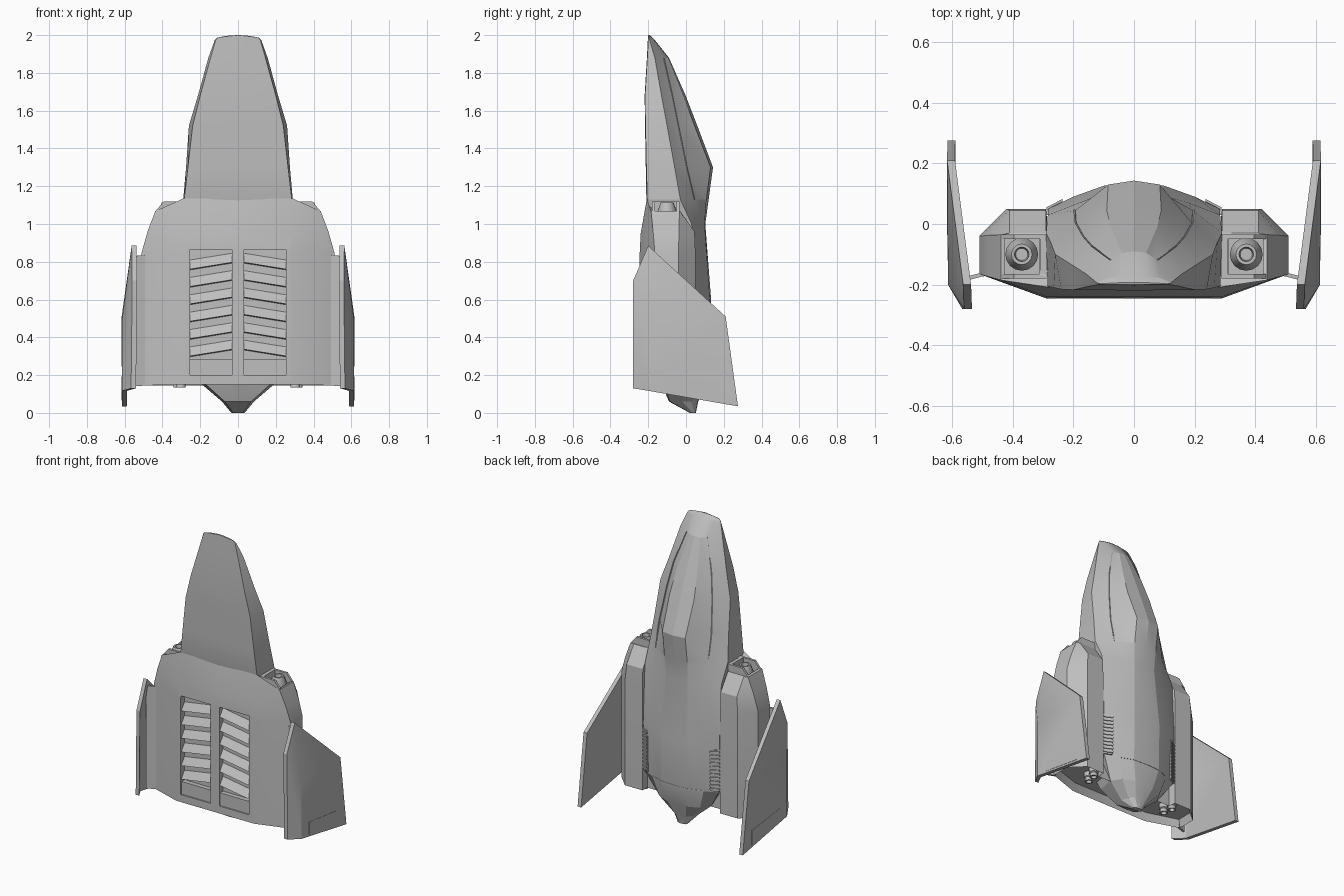
import bpy, bmesh, math
from mathutils import Vector

if "Cube" in bpy.data.objects:
    bpy.data.objects.remove(bpy.data.objects["Cube"])

grey = bpy.data.materials.new("hull_grey")
grey.diffuse_color = (0.52, 0.52, 0.52, 1)
grey.use_nodes = True
grey.node_tree.nodes["Principled BSDF"].inputs["Base Color"].default_value = grey.diffuse_color


def shade(ob, angle):
    bpy.ops.object.select_all(action='DESELECT')
    ob.select_set(True)
    bpy.context.view_layer.objects.active = ob
    bpy.ops.object.shade_smooth_by_angle(angle=math.radians(angle))


def finish(bm, name, angle=None):
    bmesh.ops.recalc_face_normals(bm, faces=bm.faces)
    me = bpy.data.meshes.new(name)
    bm.to_mesh(me)
    bm.free()
    me.materials.append(grey)
    ob = bpy.data.objects.new(name, me)
    bpy.context.collection.objects.link(ob)
    if angle:
        shade(ob, angle)
    return ob


def loft(bm, sections):
    """Skin rings of 3D points and cap both ends."""
    rings = [[bm.verts.new(p) for p in s] for s in sections]
    n = len(rings[0])
    for a, b in zip(rings, rings[1:]):
        for i in range(n):
            bm.faces.new((a[i], a[(i + 1) % n], b[(i + 1) % n], b[i]))
    return bm.faces.new(rings[0]), bm.faces.new(rings[-1])


def mirrored(front, half, back):
    """Full ring from a centre front point, right-hand points and a centre back point."""
    return [front] + half + [back] + [(-x, y, z) for x, y, z in reversed(half)]


def prism(name, pts, offset):
    """Extrude a planar outline along an offset."""
    bm = bmesh.new()
    o = Vector(offset)
    loft(bm, [[Vector(p) for p in pts], [Vector(p) + o for p in pts]])
    return finish(bm, name)


def box(name, x0, x1, y0, y1, z0, z1):
    return prism(name, [(x0, y0, z0), (x1, y0, z0), (x1, y1, z0), (x0, y1, z0)],
                 (0, 0, z1 - z0))


def cut(target, cutter):
    m = target.modifiers.new("cut", 'BOOLEAN')
    m.object, m.operation, m.solver = cutter, 'DIFFERENCE', 'EXACT'
    bpy.ops.object.select_all(action='DESELECT')
    target.select_set(True)
    bpy.context.view_layer.objects.active = target
    bpy.ops.object.modifier_apply(modifier=m.name)
    bpy.data.objects.remove(cutter)


def lathe(name, x, y, profile, n=16):
    bm = bmesh.new()
    loft(bm, [[(x + r * math.cos(2 * math.pi * i / n), y + r * math.sin(2 * math.pi * i / n), z)
               for i in range(n)] for r, z in profile])
    return finish(bm, name, 40)


# Fuselage: nose, canopy, spine and tail cone
# z, belly y, belly edge, side, canopy base, canopy shoulder, top y
F = [(2.00, -.20, .105, -.20, .112, -.197, .08, -.195, .04, -.193, -.192),
     (1.98, -.202, .118, -.20, .123, -.193, .085, -.178, .04, -.172, -.17),
     (1.88, -.207, .145, -.205, .157, -.165, .075, -.118, .04, -.095, -.09),
     (1.68, -.219, .20, -.217, .212, -.13, .137, -.072, .075, -.014, -.002),
     (1.52, -.217, .24, -.215, .26, -.10, .165, -.04, .09, .045, .06),
     (1.30, -.213, .265, -.21, .275, -.06, .19, .005, .085, .13, .143),
     (1.13, -.21, .285, -.205, .29, -.03, .193, .045, .085, .108, .12),
     (1.00, -.18, .25, -.17, .284, .03, .18, .07, .08, .098, .102),
     (.60, -.18, .25, -.15, .284, .05, .20, .09, .10, .126, .133),
     (.28, -.18, .24, -.15, .275, .045, .19, .085, .10, .12, .126),
     (.15, -.13, .17, -.12, .19, .0, .15, .065, .07, .098, .103),
     (.06, -.09, .07, -.085, .085, -.02, .07, .03, .04, .06, .065),
     (.00, .02, .025, .022, .035, .035, .03, .045, .015, .05, .052)]
rings = [mirrored((0, r[1], r[0]), [(r[i], r[i + 1], r[0]) for i in (2, 4, 6, 8)],
                  (0, r[10], r[0])) for r in F]
rings[0] = [(x, y, z - 1.1 * x * x) for x, y, z in rings[0]]  # rounded nose tip
rings[1] = [(x, y, z - .4 * x * x) for x, y, z in rings[1]]
bm = bmesh.new()
loft(bm, rings)
finish(bm, "fuselage", 14)

# Canopy seam: thin raised strips along the canopy base
for s in (-1, 1):
    for a, b in zip(F[2:6], F[3:7]):
        p, q = Vector((s * a[6], a[7], a[0])), Vector((s * b[6], b[7], b[0]))
        w, o = Vector((s * .005, 0, 0)), Vector((s * .0015, .002, 0))
        prism("canopy_seam", [p - o, p - o + w, q - o + w, q - o], o * 2)


# Wide lower hull with shoulder pods
def hull_ring(z, f, e, x2, y2, y3, x4, y4, zo):
    half = [(.29, f, z), (x2, y2, zo), (x2, y3, zo), (x4, y4, zo), (.29, y4, zo),
            (.285, min(0, y4 - .03), zo)]
    return mirrored((0, f, z), half, (0, e, zo))


bm = bmesh.new()
top, bottom = loft(bm, [
    hull_ring(1.135, -.207, -.05, .438, -.185, -.035, .41, -.03, 1.068),
    hull_ring(.95, -.24, 0, .479, -.174, -.037, .41, .045, .96),
    hull_ring(.85, -.245, 0, .51, -.165, -.04, .42, .05, .85),
    hull_ring(.15, -.245, 0, .51, -.165, -.04, .42, .05, .145)])
# Recessed rear bay
bmesh.ops.recalc_face_normals(bm, faces=bm.faces)
bmesh.ops.inset_region(bm, faces=[bottom], thickness=.02)
bmesh.ops.translate(bm, verts=bottom.verts, vec=(0, 0, .05))
hull = finish(bm, "hull")

for s in (-1, 1):
    # Belly vent recess
    x0, x1 = sorted((s * .032, s * .255))
    cut(hull, box("vent_cutter", x0, x1, -.3, -.205, .2, .865))
    # Thruster well in the shoulder
    x0, x1 = sorted((s * .312, s * .425))
    cut(hull, box("well_cutter", x0, x1, -.165, -.045, 1.02, 1.3))
shade(hull, 25)

for s in (-1, 1):
    # Chevron vent louvres: deep at the top, flush at the bottom edge
    for i in range(6):
        z = .332 + i * .092
        prism("vent_louvre", [(s * .032, -.2, z + .06), (s * .032, -.24, z + .005),
                              (s * .032, -.2, z)], (s * .223, 0, -.036))
    # Plate closing the vent foot
    x0, x1 = sorted((s * .032, s * .255))
    box("vent_foot", x0, x1, -.236, -.2, .2, .285)

    # Forward thruster with raised well wall
    lathe("shoulder_thruster", s * .37, -.1,
          [(.054, 1.0), (.054, 1.06), (.034, 1.113), (.024, 1.113), (.02, 1.08)])
    x0, x1 = sorted((s * .288, s * .31))
    box("well_wall_inner", x0, x1, -.18, -.035, 1.0, 1.118)
    for y in (-.18, -.05):
        prism("well_wall", [(s * .29, y, 1.0), (s * .29, y, 1.118), (s * .395, y, 1.118),
                            (s * .435, y, 1.07), (s * .435, y, 1.0)], (0, .015, 0))

    # Paired rear thrusters
    for x, y in ((.303, -.075), (.316, -.012)):
        lathe("rear_thruster", s * x, y,
              [(.03, .22), (.03, .165), (.022, .16), (.026, .135), (.018, .135), (.015, .16)], 12)

    # Rear grille lying on the spine flank
    def flank(z, lift):
        return [(s * .288, .046 + lift, z), (s * .235, .074 + lift, z), (s * .235, .03, z),
                (s * .288, .03, z)]
    prism("grille_base", flank(.29, .002), (0, 0, .28))
    for i in range(11):
        prism("grille_slat", flank(.3 + i * .025, .009), (0, 0, .011))

    # Spine panel seam
    prism("spine_seam", [(0, .12, .28), (0, .128, .28), (s * .1, .122, .28), (s * .19, .087, .28),
                         (s * .19, .08, .28)], (0, 0, .006))

    # Fin mount flange continuing the hull front
    prism("fin_flange", [(s * .49, -.171, .145), (s * .556, -.187, .14), (s * .556, -.174, .14),
                         (s * .50, -.16, .145)], (0, 0, .69))

    # Folded side fin
    bm = bmesh.new()
    pts = [(.55, -.2, .885), (.547, -.28, .70), (.553, -.28, .13), (.60, -.2, .117),
           (.602, .275, .035), (.603, .21, .51), (.60, -.2, .5)]
    outer = [bm.verts.new((s * (x + .013), y, z)) for x, y, z in pts]
    inner = [bm.verts.new((s * (x - .013), y, z)) for x, y, z in pts]
    for v in (outer, inner):
        for f in ((0, 1, 6), (1, 2, 3, 6), (3, 4, 5, 6), (0, 6, 5)):
            bm.faces.new([v[i] for i in f])
    for i in range(6):
        j = (i + 1) % 6
        bm.faces.new((outer[i], outer[j], inner[j], inner[i]))
    finish(bm, "side_fin", 20)

    # Fin flap panel on the outer face
    prism("fin_flap", [(s * .611, -.12, .115), (s * .611, -.12, .2), (s * .613, .18, .165),
                       (s * .613, .18, .065)], (s * .004, 0, 0))
